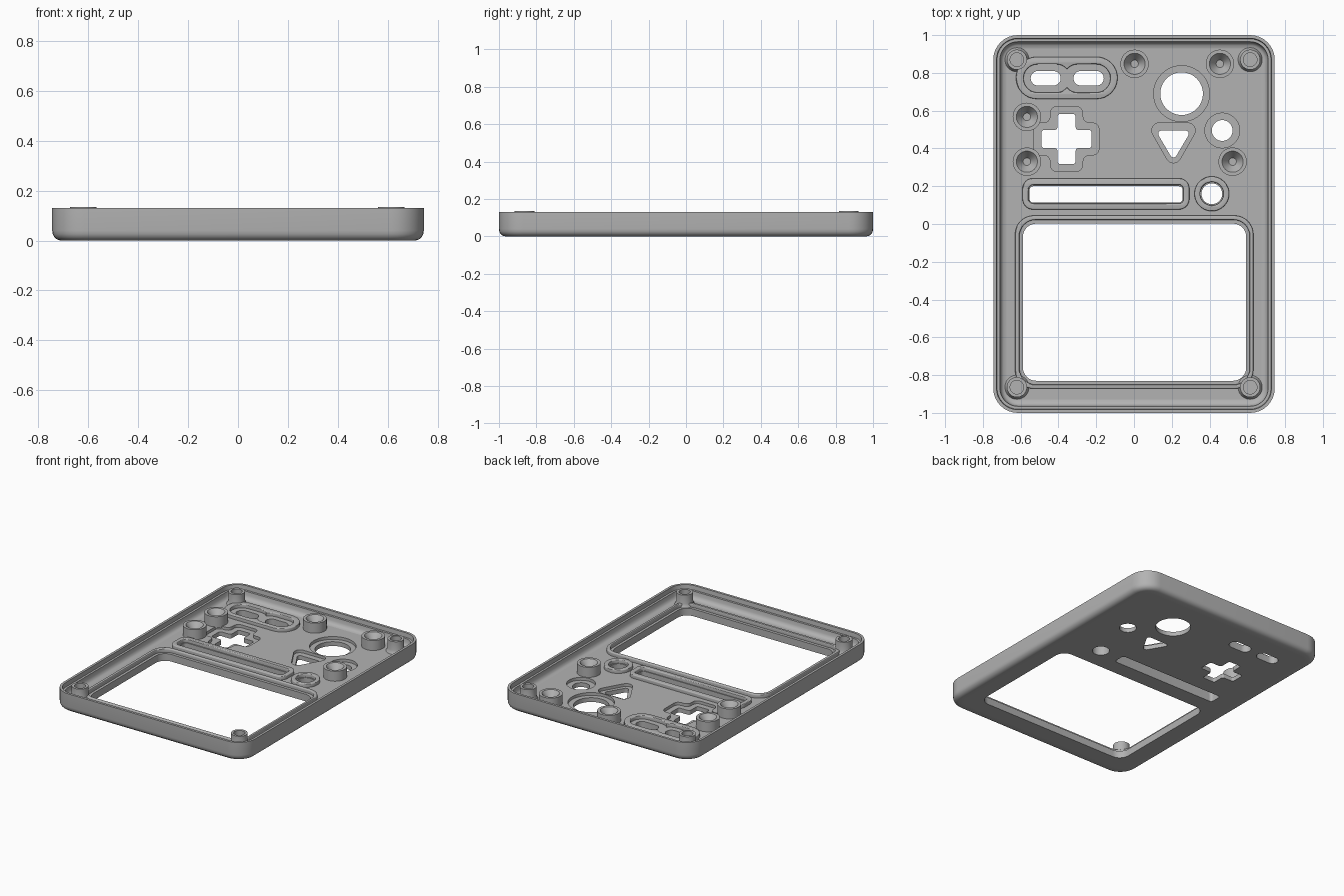
import bpy, bmesh
from math import sin, cos, pi, acos
from mathutils import Vector

cube = bpy.data.objects.get("Cube")
if cube:
    bpy.data.objects.remove(cube, do_unlink=True)

grey = bpy.data.materials.new("shell grey")
grey.use_nodes = True
colour = (0.45, 0.45, 0.45, 1)
grey.diffuse_color = colour
grey.node_tree.nodes["Principled BSDF"].inputs["Base Color"].default_value = colour

LEDGE, FLOOR, RIM = 0.03, 0.05, 0.075


# Outline helpers
def fillet(points, radius, steps=8):
    """Round every corner of a polygon, convex or concave."""
    pts = [Vector(p) for p in points]
    out = []
    for i, p in enumerate(pts):
        a = (pts[i - 1] - p).normalized()
        b = (pts[(i + 1) % len(pts)] - p).normalized()
        half = a.angle(b) / 2
        reach = radius * cos(half) / sin(half)
        mid = (a + b).normalized()
        centre = p + mid * (radius / sin(half))
        start, end = p + a * reach - centre, p + b * reach - centre
        total = pi - 2 * half
        for k in range(steps + 1):
            t = k / steps
            v = (start * sin((1 - t) * total) + end * sin(t * total)) / sin(total)
            out.append(centre + v)
    return out


def rect(x0, x1, y0, y1, radius):
    return fillet([(x0, y0), (x1, y0), (x1, y1), (x0, y1)], radius)


def arc(x, y, r, a0, a1, steps=12):
    return [Vector((x + r * cos(a0 + (a1 - a0) * k / steps),
                    y + r * sin(a0 + (a1 - a0) * k / steps))) for k in range(steps + 1)]


def circle(x, y, r):
    return arc(x, y, r, 0, 2 * pi, 40)[:-1]


def cross(x, y, arm, w, radius):
    corners = [(w, w), (w, arm), (-w, arm), (-w, w), (-arm, w), (-arm, -w),
               (-w, -w), (-w, -arm), (w, -arm), (w, -w), (arm, -w), (arm, w)]
    return fillet([(x + a, y + b) for a, b in corners], radius, 4)


def body(inset):
    return rect(-0.745 + inset, 0.745 - inset, -1 + inset, 1 - inset, 0.13 - inset)


# Mesh helpers
def finish(name, mesh):
    mesh.materials.clear()
    mesh.materials.append(grey)
    obj = bpy.data.objects.new(name, mesh)
    bpy.context.collection.objects.link(obj)
    bpy.ops.object.select_all(action='DESELECT')
    obj.select_set(True)
    bpy.context.view_layer.objects.active = obj
    bpy.ops.object.shade_smooth_by_angle()
    return obj


def loft(name, sections, ring=False):
    """Skin matching outlines; ring joins last to first, else ends are capped."""
    bm = bmesh.new()
    loops = [[bm.verts.new((p.x, p.y, z)) for p in line] for line, z in sections]
    pairs = list(zip(loops, loops[1:]))
    if ring:
        pairs.append((loops[-1], loops[0]))
    else:
        bm.faces.new(loops[0])
        bm.faces.new(loops[-1])
    for a, b in pairs:
        for i in range(len(a)):
            j = (i + 1) % len(a)
            bm.faces.new((a[i], a[j], b[j], b[i]))
    bmesh.ops.recalc_face_normals(bm, faces=bm.faces[:])
    mesh = bpy.data.meshes.new(name)
    bm.to_mesh(mesh)
    bm.free()
    return finish(name, mesh)


def plate(name, outlines, z0, z1, bevel=0.0):
    """Flat slab whose first outline is the edge and the rest are holes."""
    curve = bpy.data.curves.new(name, 'CURVE')
    curve.dimensions = '2D'
    curve.fill_mode = 'BOTH'
    curve.extrude = (z1 - z0) / 2 - bevel
    curve.bevel_depth = bevel
    curve.bevel_resolution = 2
    curve.offset = -bevel
    for line in outlines:
        spline = curve.splines.new('POLY')
        spline.points.add(len(line) - 1)
        for point, p in zip(spline.points, line):
            point.co = (p.x, p.y, 0, 1)
        spline.use_cyclic_u = True
    temp = bpy.data.objects.new(name + "_outline", curve)
    bpy.context.collection.objects.link(temp)
    bpy.context.view_layer.update()
    graph = bpy.context.evaluated_depsgraph_get()
    mesh = bpy.data.meshes.new_from_object(temp.evaluated_get(graph))
    bpy.data.objects.remove(temp, do_unlink=True)
    bm = bmesh.new()
    bm.from_mesh(mesh)
    bmesh.ops.remove_doubles(bm, verts=bm.verts[:], dist=0.00005)
    bmesh.ops.translate(bm, verts=bm.verts[:], vec=(0, 0, (z0 + z1) / 2))
    bmesh.ops.recalc_face_normals(bm, faces=bm.faces[:])
    bm.to_mesh(mesh)
    bm.free()
    return finish(name, mesh)


# Outer wall with rounded lower edge, stepped lip and inner fillet
wall = [(0.07, 0), (0.035, 0), (0.02, 0.004), (0.008, 0.014), (0.002, 0.026), (0, 0.04),
        (0, 0.13), (0.017, 0.13), (0.02, 0.1), (0.035, 0.1), (0.038, 0.075),
        (0.045, 0.06), (0.055, 0.053), (0.07, FLOOR)]
loft("outer_wall", [(body(d), z) for d, z in wall], ring=True)

# Openings: through hole with a wider recess around it
recessed = [
    (circle(0.252, 0.69, 0.113), circle(0.252, 0.69, 0.148)),
    (circle(0.467, 0.495, 0.055), circle(0.467, 0.495, 0.092)),
    (cross(-0.357, 0.45, 0.133, 0.048, 0.015), cross(-0.357, 0.45, 0.172, 0.085, 0.034)),
    (fillet([(0.115, 0.495), (0.303, 0.495), (0.209, 0.335)], 0.018),
     fillet([(0.065, 0.535), (0.353, 0.535), (0.209, 0.283)], 0.04)),
]

# Openings with a raised rim
screen = rect(-0.588, 0.594, -0.83, 0.002, 0.07)
slot = rect(-0.553, 0.257, 0.113, 0.2, 0.02)
knob = circle(0.412, 0.16, 0.055)
pills = [rect(-0.547, -0.388, 0.733, 0.81, 0.0384),
         rect(-0.32, -0.16, 0.733, 0.81, 0.0384)]
plain = [screen, slot, knob] + pills

# Front panel in two layers
plate("front_panel", [body(0.07)] + [h for h, r in recessed] + plain, 0, LEDGE)
plate("panel_inner_layer", [body(0.07)] + [r for h, r in recessed] + plain, LEDGE, FLOOR)

# Twin lobed inner edge of the pill rim
lobe, mid, cy = 0.075, -0.355, 0.771
notch = acos(0.058 / lobe)
left = (arc(mid - 0.058, cy, lobe, notch, pi / 2)
        + arc(mid - 0.155, cy, lobe, pi / 2, 3 * pi / 2)
        + arc(mid - 0.058, cy, lobe, 3 * pi / 2, 2 * pi - notch))
right = [Vector((2 * mid - p.x, p.y)) for p in reversed(left)]
lobes = left + right[1:-1]

# Raised rims
rims = {
    "screen_rim": (rect(-0.63, 0.632, -0.872, 0.045, 0.1),
                   rect(-0.606, 0.612, -0.85, 0.022, 0.085)),
    "slot_rim": (rect(-0.59, 0.293, 0.077, 0.242, 0.055),
                 rect(-0.558, 0.262, 0.108, 0.207, 0.025)),
    "knob_rim": (circle(0.412, 0.16, 0.092), circle(0.412, 0.16, 0.062)),
    "pill_rim": (rect(-0.625, -0.087, 0.662, 0.885, 0.111), lobes),
}
for name, outlines in rims.items():
    plate(name, outlines, FLOOR - 0.012, RIM, 0.006)


# Posts
def post(name, x, y, profile):
    loft(name, [(circle(x, y, r), z) for r, z in profile])


corner = [(0.064, 0.04), (0.064, FLOOR), (0.058, 0.06), (0.053, 0.075), (0.053, 0.135),
          (0.036, 0.135), (0.036, 0.075)]
for side, x in (("right", -0.62), ("left", 0.615)):
    for end, y in (("top", 0.87), ("bottom", -0.864)):
        post(f"corner_post_{end}_{side}", x, y, corner)

cup = [(0.075, 0.04), (0.075, 0.12), (0.056, 0.12), (0.02, 0.07)]
spots = [(0.003, 0.848), (0.455, 0.848), (-0.567, 0.567), (-0.567, 0.33), (0.522, 0.33)]
for i, (x, y) in enumerate(spots):
    post(f"screw_post_{i + 1}", x, y, cup)
